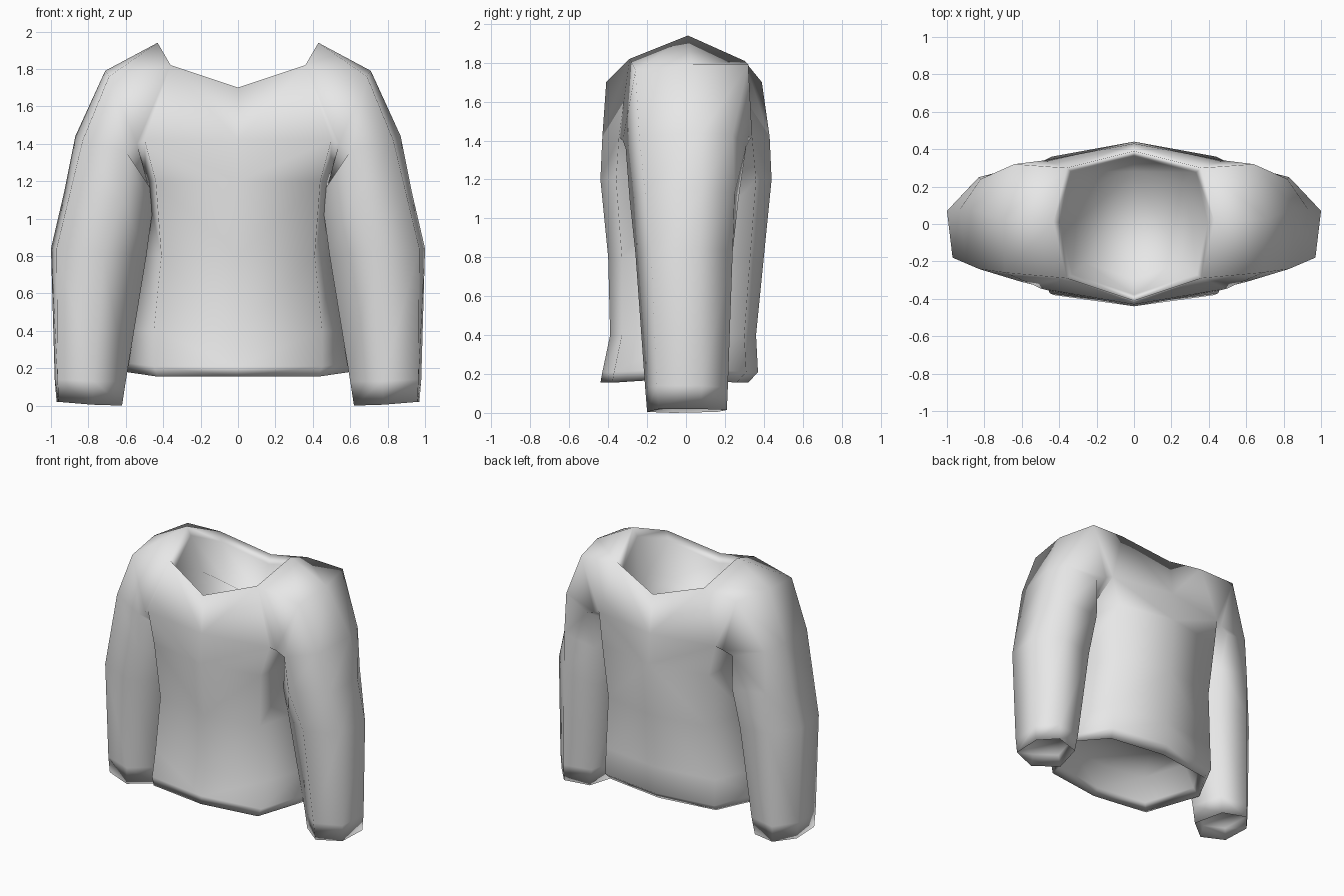
import bpy
import bmesh
from mathutils import Vector

cube = bpy.data.objects.get("Cube")
if cube:
    bpy.data.objects.remove(cube, do_unlink=True)


def flat_material(name, colour):
    mat = bpy.data.materials.new(name)
    mat.use_nodes = True
    mat.diffuse_color = colour
    mat.node_tree.nodes["Principled BSDF"].inputs["Base Color"].default_value = colour
    return mat


def bridge(bm, lower, upper, closed=False):
    """Join two rows of vertices with a strip of quads."""
    count = len(lower)
    for i in range(count if closed else count - 1):
        j = (i + 1) % count
        bm.faces.new((lower[i], lower[j], upper[j], upper[i]))


def row(bm, points):
    return [bm.verts.new(p) for p in points]


def inner_row(bm, verts, scale, rise, centre=Vector((0, 0, 0))):
    """Copy a row, shrunk sideways towards a centre and shifted in height."""
    return row(bm, [(centre.x + (v.co.x - centre.x) * scale,
                     centre.y + (v.co.y - centre.y) * scale,
                     v.co.z + rise) for v in verts])


bm = bmesh.new()

# Torso half rows: front middle, front corner, side, back corner, back middle
torso_rows = [
    row(bm, [(0, front, z), (corner, front + inset, z), (side, 0, z + lift),
             (corner, back - inset, z), (0, back, z)])
    for z, lift, side, corner, front, back, inset in [
        (0.155, 0.025, 0.60, 0.43, -0.44, 0.32, 0.06),
        (0.21, 0.02, 0.605, 0.45, -0.43, 0.37, 0.06),
        (0.40, 0, 0.57, 0.45, -0.39, 0.36, 0.06),
        (0.80, 0, 0.49, 0.41, -0.40, 0.40, 0.07),
        (1.20, 0, 0.49, 0.44, -0.44, 0.44, 0.08),
    ]
]
for lower, upper in zip(torso_rows, torso_rows[1:]):
    bridge(bm, lower, upper)

# Hollow hem, closed a little way up
hem_inner = inner_row(bm, torso_rows[0], 0.91, 0.05)
hem_ceiling = inner_row(bm, torso_rows[0], 0.78, 0.21)
bridge(bm, torso_rows[0], hem_inner)
bridge(bm, hem_inner, hem_ceiling)
ceiling_face = bm.faces.new(hem_ceiling)

# Chest and neckline, leaving the armhole open
waist = torso_rows[-1]
chest_front = row(bm, [(0, -0.43, 1.42), (0.50, -0.345, 1.42)])
chest_back = row(bm, [(0, 0.43, 1.42), (0.48, 0.34, 1.42)])
neck_front = row(bm, [(0, -0.41, 1.70), (0.36, -0.29, 1.82)])
neck_back = row(bm, [(0, 0.39, 1.70), (0.36, 0.30, 1.81)])
neck_side = bm.verts.new((0.43, 0.01, 1.94))
armpit = waist[2]
for middle, corner, chest, neck in (
        (waist[0], waist[1], chest_front, neck_front),
        (waist[4], waist[3], chest_back, neck_back)):
    bridge(bm, [middle, corner], chest)
    bridge(bm, chest, neck)
    bm.faces.new((corner, armpit, chest[1]))

# Neck rim turning in to a closed hollow
neck_row = [*neck_front, neck_side, *reversed(neck_back)]
rim = inner_row(bm, neck_row, 0.92, -0.06)
hollow = inner_row(bm, neck_row, 0.72, -0.30)
bridge(bm, neck_row, rim)
bridge(bm, rim, hollow)
bm.faces.new(hollow)

# Sleeve rings grow out of the armhole: outer back, outer front, front,
# inner, back inner, back outer
ring = [neck_side, neck_front[1], chest_front[1], armpit, chest_back[1], neck_back[1]]
sleeve_rings = [
    # shoulder
    [(0.71, 0.03, 1.79), (0.69, -0.26, 1.76), (0.54, -0.325, 1.40),
     (0.48, -0.03, 1.18), (0.53, 0.325, 1.40), (0.64, 0.32, 1.79)],
    # upper arm
    [(0.87, 0.08, 1.44), (0.83, -0.24, 1.42), (0.60, -0.31, 1.36),
     (0.46, -0.09, 1.15), (0.60, 0.31, 1.37), (0.82, 0.24, 1.43)],
    # above the elbow
    [(0.93, 0.08, 1.14), (0.90, -0.21, 1.13), (0.62, -0.29, 1.10),
     (0.46, -0.12, 1.02), (0.57, 0.27, 1.10), (0.83, 0.25, 1.13)],
    # elbow
    [(1.00, 0.07, 0.84), (0.97, -0.18, 0.84), (0.72, -0.26, 0.82),
     (0.49, -0.10, 0.80), (0.60, 0.22, 0.80), (0.84, 0.24, 0.83)],
    # wrist
    [(0.98, 0.08, 0.14), (0.965, -0.15, 0.14), (0.77, -0.21, 0.13),
     (0.60, -0.07, 0.13), (0.66, 0.17, 0.13), (0.86, 0.215, 0.13)],
    # cuff
    [(0.97, 0.08, 0.02), (0.96, -0.14, 0.02), (0.78, -0.20, 0.005),
     (0.62, -0.07, 0), (0.68, 0.16, 0.005), (0.86, 0.21, 0.015)],
]
for points in sleeve_rings:
    new_ring = row(bm, points)
    bridge(bm, ring, new_ring, closed=True)
    ring = new_ring

# Hollow cuff
cuff_centre = sum((v.co for v in ring), Vector()) / len(ring)
cuff_end = inner_row(bm, ring, 0.86, 0.08, cuff_centre)
bridge(bm, ring, cuff_end, closed=True)
bm.faces.new(cuff_end)

bmesh.ops.recalc_face_normals(bm, faces=bm.faces)
# The hem ceiling faces down, which fixes the outward direction
ceiling_face.normal_update()
if ceiling_face.normal.z > 0:
    bmesh.ops.reverse_faces(bm, faces=bm.faces)
for face in bm.faces:
    face.smooth = True

mesh = bpy.data.meshes.new("sweater")
bm.to_mesh(mesh)
bm.free()
mesh.materials.append(flat_material("light_grey_knit", (0.8, 0.8, 0.8, 1)))
sweater = bpy.data.objects.new("sweater", mesh)
bpy.context.collection.objects.link(sweater)

# Mirror across the middle
mirror = sweater.modifiers.new("mirror", 'MIRROR')
mirror.use_clip = True
mirror.merge_threshold = 0.001
